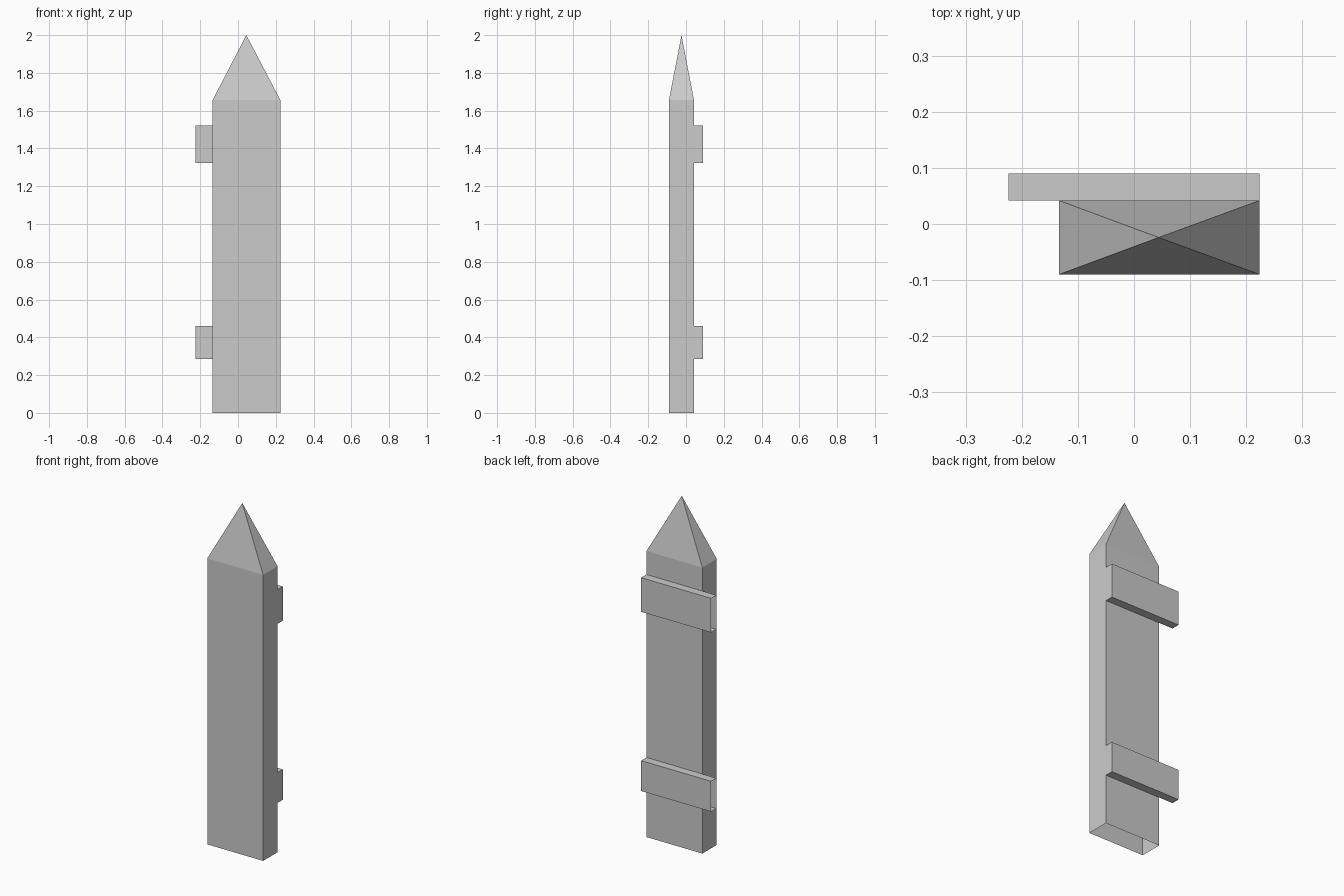
import bpy, bmesh
from mathutils import Vector

if "Cube" in bpy.data.objects:
    bpy.data.objects.remove(bpy.data.objects["Cube"])


def make_box(name, lo, hi, open_dir, apex=None):
    """Box between two corners, left open on the side facing open_dir.
    With an apex, the top face is drawn up into a point."""
    lo, hi = Vector(lo), Vector(hi)
    bm = bmesh.new()
    bmesh.ops.create_cube(bm, size=1)
    for v in bm.verts:
        v.co = [lo[i] if v.co[i] < 0 else hi[i] for i in range(3)]
    bm.normal_update()
    if apex:
        top = max(bm.faces, key=lambda f: f.normal.z)
        tip = bmesh.ops.poke(bm, faces=[top])["verts"][0]
        tip.co = apex
        bm.normal_update()
    opened = max(bm.faces, key=lambda f: f.normal.dot(Vector(open_dir)))
    bmesh.ops.delete(bm, geom=[opened], context="FACES_ONLY")
    mesh = bpy.data.meshes.new(name)
    bm.to_mesh(mesh)
    bm.free()
    obj = bpy.data.objects.new(name, mesh)
    bpy.context.collection.objects.link(obj)
    return obj


# Pointed fence board, open underneath
make_box("picket_board", (-0.134, -0.09, 0), (0.224, 0.042, 1.657),
         (0, 0, -1), apex=(0.044, -0.024, 2.0))

# Cross rails on the back, open at the end that meets the next board
for name, z0, z1 in (("lower_rail", 0.285, 0.461), ("upper_rail", 1.323, 1.521)):
    make_box(name, (-0.224, 0.042, z0), (0.224, 0.09, z1), (-1, 0, 0))
